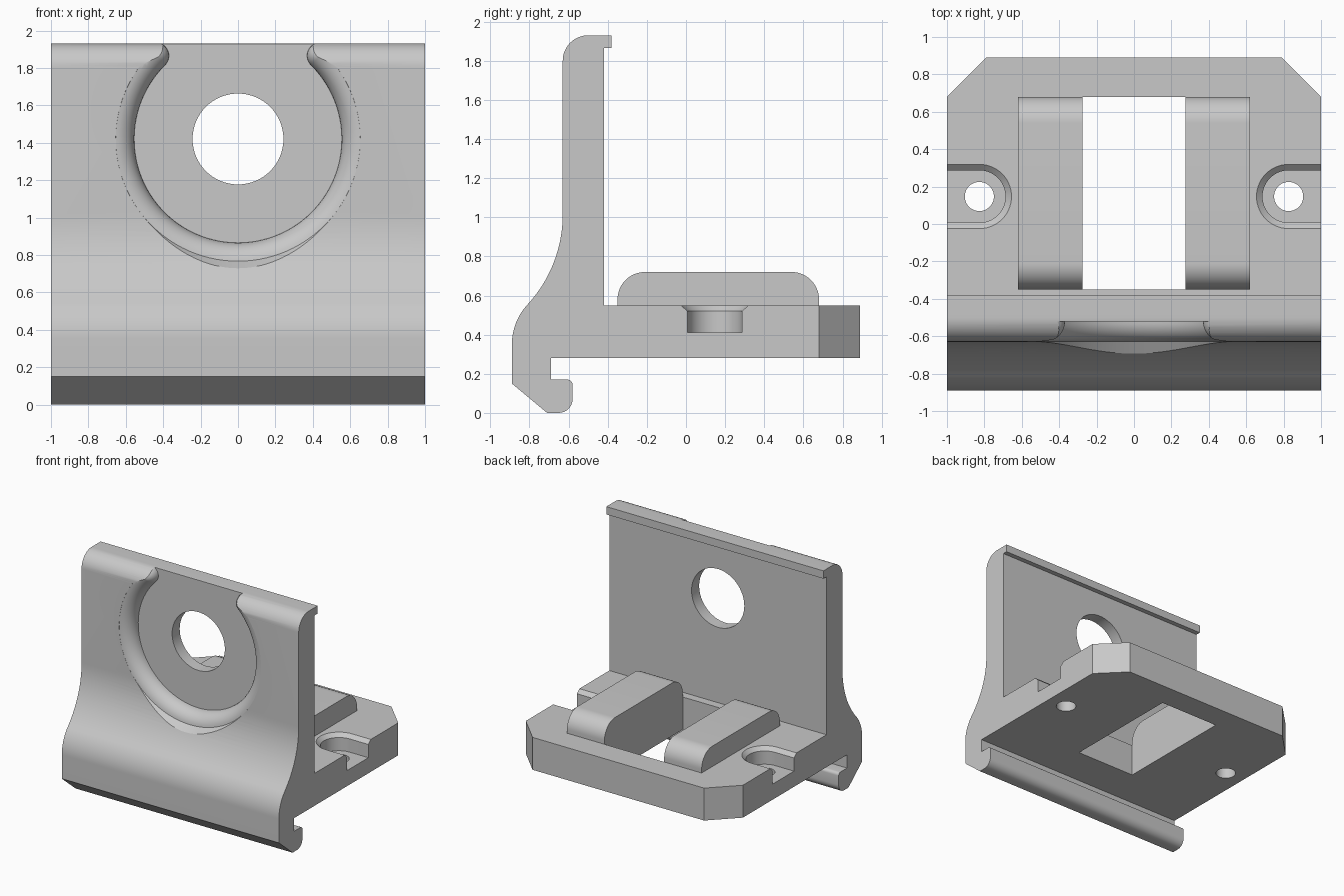
import bpy, bmesh
from math import sin, cos, acos, atan2, hypot, pi, radians, sqrt

cube = bpy.data.objects.get("Cube")
if cube:
    bpy.data.objects.remove(cube, do_unlink=True)

grey = bpy.data.materials.new("light_grey")
grey.use_nodes = True
grey.diffuse_color = (0.58, 0.58, 0.58, 1)
grey.node_tree.nodes["Principled BSDF"].inputs["Base Color"].default_value = (0.58, 0.58, 0.58, 1)


def loft(name, rings):
    """Closed solid through rings that share one point count."""
    bm = bmesh.new()
    loops = [[bm.verts.new(p) for p in ring] for ring in rings]
    n = len(loops[0])
    for a, b in zip(loops, loops[1:]):
        for i in range(n):
            j = (i + 1) % n
            bm.faces.new((a[i], a[j], b[j], b[i]))
    bm.faces.new(loops[0])
    bm.faces.new(loops[-1])
    bmesh.ops.recalc_face_normals(bm, faces=bm.faces)
    mesh = bpy.data.meshes.new(name)
    bm.to_mesh(mesh)
    bm.free()
    mesh.materials.append(grey)
    obj = bpy.data.objects.new(name, mesh)
    bpy.context.collection.objects.link(obj)
    return obj


def place(axis, p, t):
    return {"x": (t, *p), "y": (p[0], t, p[1]), "z": (*p, t)}[axis]


def prism(name, axis, points, start, end):
    return loft(name, [[place(axis, p, t) for p in points] for t in (start, end)])


def arc(cx, cy, r, start, end, n=16):
    """Points on a circle, angles in degrees."""
    return [(cx + r * cos(radians(start + (end - start) * i / n)),
             cy + r * sin(radians(start + (end - start) * i / n))) for i in range(n + 1)]


def activate(obj):
    bpy.ops.object.select_all(action="DESELECT")
    obj.select_set(True)
    bpy.context.view_layer.objects.active = obj


def cut(target, cutter):
    cutter.hide_render = True
    mod = target.modifiers.new("cut", "BOOLEAN")
    mod.operation = "DIFFERENCE"
    mod.solver = "EXACT"
    mod.object = cutter
    activate(target)
    bpy.ops.object.modifier_apply(modifier=mod.name)
    bpy.data.objects.remove(cutter, do_unlink=True)


def smooth(obj):
    activate(obj)
    bpy.ops.object.shade_smooth_by_angle(angle=radians(28))


# Bracket body: hook, plate, wall, lip and flared front in one side profile
front, foot, big, small = -0.63, -0.89, 0.68, 0.30
sweep = acos(1 - (front - foot) / (big + small))
deg = sweep * 180 / pi
flare_top = 0.35 + (big + small) * sin(sweep)
profile = [(-0.71, 0)]
profile += arc(-0.65, 0.07, 0.07, -90, 0, 8)
profile += arc(-0.605, 0.145, 0.025, 0, 90, 5)
profile += [(-0.69, 0.17), (-0.69, 0.28), (0.89, 0.28), (0.89, 0.55), (-0.42, 0.55),
            (-0.42, 1.865), (-0.38, 1.865), (-0.38, 1.93)]
profile += arc(-0.50, 1.80, 0.13, 90, 180)
profile += arc(front - big, flare_top, big, 0, -deg)
profile += arc(foot + small, 0.35, small, 180 - deg, 180)[1:]
profile += [(foot, 0.15)]
body = prism("bracket_body", "x", profile, -1, 1)

# Round front recess with a rolled rim, open through the top
zc, radius, fillet, floor = 1.42, 0.555, 0.11, -0.52
cheek = (0.44, 1.865)
angle = atan2(cheek[1] - zc, cheek[0])
cheek_r = hypot(cheek[0], cheek[1] - zc) - radius


def recess_outline(d):
    reach = radius + max(cheek_r, d + 0.001)
    cx, cz = reach * cos(angle), zc + reach * sin(angle)
    a = angle * 180 / pi
    half = arc(0, zc, radius + d, -90, a, 40)
    half += arc(cx, cz, max(cheek_r - d, 0.001), a + 180, 90, 12)[1:]
    half.append((cx, 2.1))
    return half + [(-x, z) for x, z in reversed(half[1:])]


rings = []
for i in range(11):
    t = i / 10 * radians(84)
    rings.append([place("y", p, floor - fillet * sin(t))
                  for p in recess_outline(fillet * (1 - cos(t)))])
rings.append([place("y", p, -0.75) for p in recess_outline(fillet + 0.06)])
cut(body, loft("recess_cutter", rings))
cut(body, prism("bore_cutter", "y", arc(0, zc, 0.243, 0, 360, 64)[:-1], -0.95, -0.3))

# Central window through the plate
window = [(-0.275, -0.35), (0.275, -0.35), (0.275, 0.68), (-0.275, 0.68)]
cut(body, prism("window_cutter", "z", window, 0.1, 0.8))

# Clipped corners, countersunk side slots and screw holes
for side in (-1, 1):
    corner = [(side * 0.74, 0.94), (side * 1.05, 0.63), (side * 1.05, 0.94)]
    cut(body, prism("corner_cutter", "z", corner, 0.1, 0.8))
    slot = []
    for z, r in ((0.41, 0.14), (0.52, 0.14), (0.58, 0.204)):
        outline = arc(0.827, 0.147, r, 90, 270, 28) + [(1.1, 0.147 - r), (1.1, 0.147 + r)]
        slot.append([(side * x, y, z) for x, y in outline])
    cut(body, loft("slot_cutter", slot))
    hole = arc(side * 0.827, 0.147, 0.078, 0, 360, 40)[:-1]
    cut(body, prism("screw_hole_cutter", "z", hole, 0.1, 0.5))
smooth(body)

# Rounded ribs either side of the window
rib = [(-0.35, 0.55), (0.68, 0.55)]
rib += arc(0.54, 0.58, 0.14, 0, 90) + arc(-0.21, 0.58, 0.14, 90, 180)
for label, side in (("left", 1), ("right", -1)):
    smooth(prism(label + "_rib", "x", rib, side * 0.275, side * 0.62))
